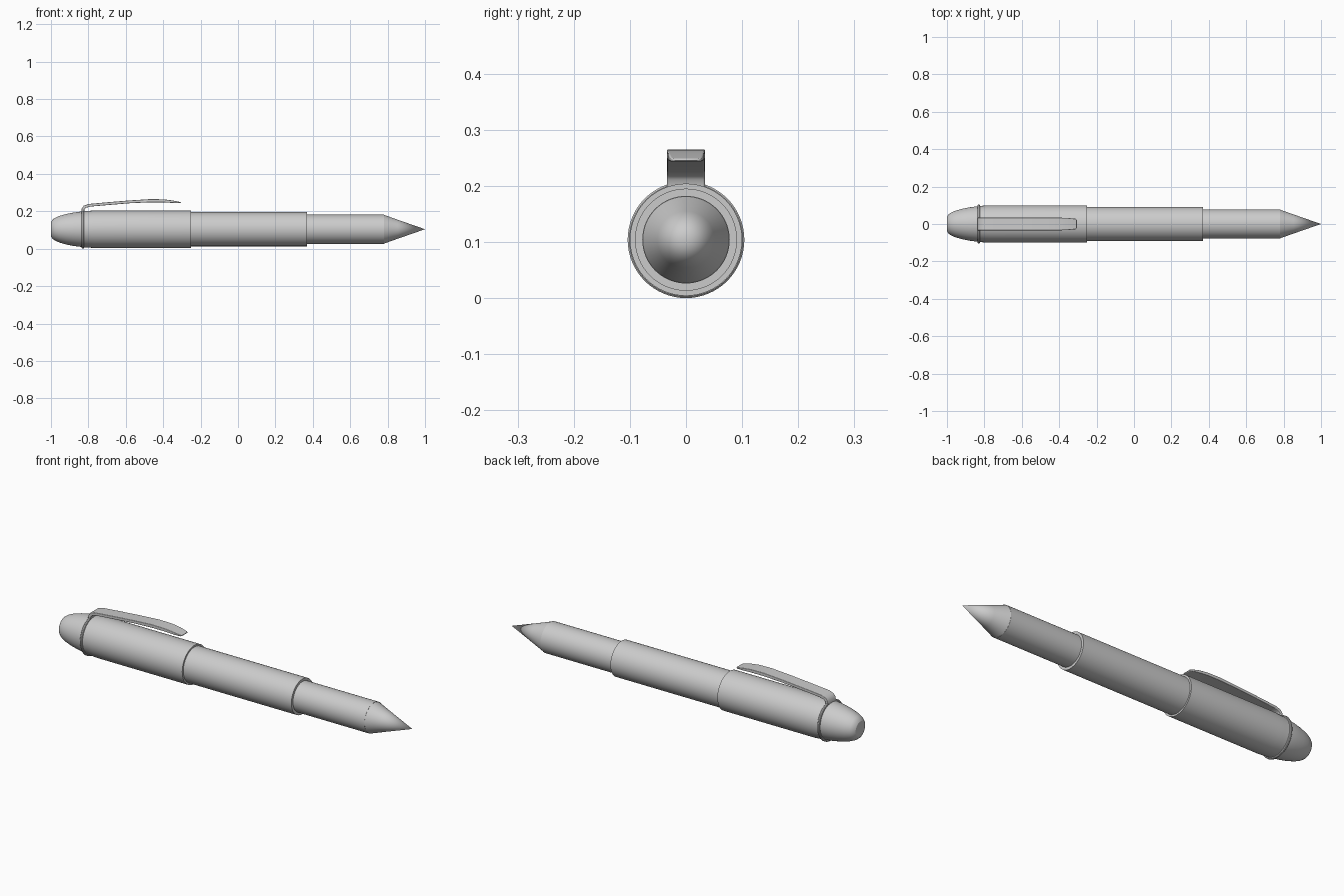
import bpy, bmesh, math

if "Cube" in bpy.data.objects:
    bpy.data.objects.remove(bpy.data.objects["Cube"])

AXIS_Z = 0.104


def finish(name, bm):
    bmesh.ops.remove_doubles(bm, verts=bm.verts, dist=1e-5)
    bmesh.ops.recalc_face_normals(bm, faces=bm.faces)
    mesh = bpy.data.meshes.new(name)
    bm.to_mesh(mesh)
    bm.free()
    ob = bpy.data.objects.new(name, mesh)
    bpy.context.collection.objects.link(ob)
    bpy.ops.object.select_all(action='DESELECT')
    ob.select_set(True)
    bpy.context.view_layer.objects.active = ob
    return ob


def lathe(name, profile, segments=64):
    """Spin (x, radius) points around the pen axis."""
    bm = bmesh.new()
    vs = [bm.verts.new((x, 0, AXIS_Z + r)) for x, r in profile]
    es = [bm.edges.new(pair) for pair in zip(vs, vs[1:])]
    bmesh.ops.spin(bm, geom=vs + es, cent=(0, 0, AXIS_Z), axis=(1, 0, 0),
                   angle=math.tau, steps=segments, use_merge=True)
    ob = finish(name, bm)
    bpy.ops.object.shade_smooth_by_angle(angle=math.radians(30))
    return ob


# Rounded end of the cap
lathe("cap_end", [(-1, 0), (-1, 0.038), (-0.993, 0.05), (-0.98, 0.06),
                  (-0.955, 0.071), (-0.92, 0.081), (-0.88, 0.089),
                  (-0.835, 0.095), (-0.825, 0.095), (-0.825, 0)])

# Thin clip ring
lathe("clip_ring", [(-0.836, 0.09), (-0.836, 0.101), (-0.833, 0.104),
                    (-0.827, 0.104), (-0.824, 0.101), (-0.824, 0.09)])

# Stepped body: cap, barrel and grip
lathe("cap", [(-0.826, 0), (-0.826, 0.097), (-0.8, 0.098), (-0.77, 0.1),
              (-0.25, 0.1), (-0.25, 0)])
lathe("barrel", [(-0.26, 0), (-0.26, 0.091), (0.37, 0.091), (0.37, 0)])
lathe("grip", [(0.36, 0), (0.36, 0.078), (0.78, 0.078), (0.78, 0)])

# Conical tip
lathe("tip", [(0.775, 0), (0.78, 0.077), (0.853, 0.051), (1, 0)])

# Clip: a bent strip given as (x, bottom z, x, top z, half width)
sections = [(-0.823, 0.195, -0.838, 0.195, 0.034),
            (-0.821, 0.211, -0.836, 0.214, 0.034),
            (-0.813, 0.219, -0.825, 0.230, 0.034),
            (-0.79, 0.225, -0.80, 0.239, 0.034),
            (-0.70, 0.233, -0.70, 0.248, 0.034),
            (-0.58, 0.243, -0.58, 0.258, 0.034),
            (-0.47, 0.248, -0.47, 0.265, 0.034),
            (-0.40, 0.248, -0.40, 0.264, 0.034),
            (-0.355, 0.245, -0.35, 0.258, 0.032),
            (-0.315, 0.243, -0.312, 0.250, 0.028),
            (-0.307, 0.243, -0.305, 0.248, 0.022)]
bm = bmesh.new()
rings = []
for xb, zb, xt, zt, w in sections:
    rings.append([bm.verts.new(p) for p in
                  ((xb, -w, zb), (xb, w, zb), (xt, w, zt), (xt, -w, zt))])
for a, b in zip(rings, rings[1:]):
    for i in range(4):
        j = (i + 1) % 4
        bm.faces.new((a[i], a[j], b[j], b[i]))
bm.faces.new(rings[0])
bm.faces.new(rings[-1])
clip = finish("clip", bm)
bevel = clip.modifiers.new("soft_edges", 'BEVEL')
bevel.width = 0.006
bevel.segments = 3
bevel.limit_method = 'ANGLE'
bevel.angle_limit = math.radians(60)
bpy.ops.object.shade_smooth_by_angle(angle=math.radians(40))
